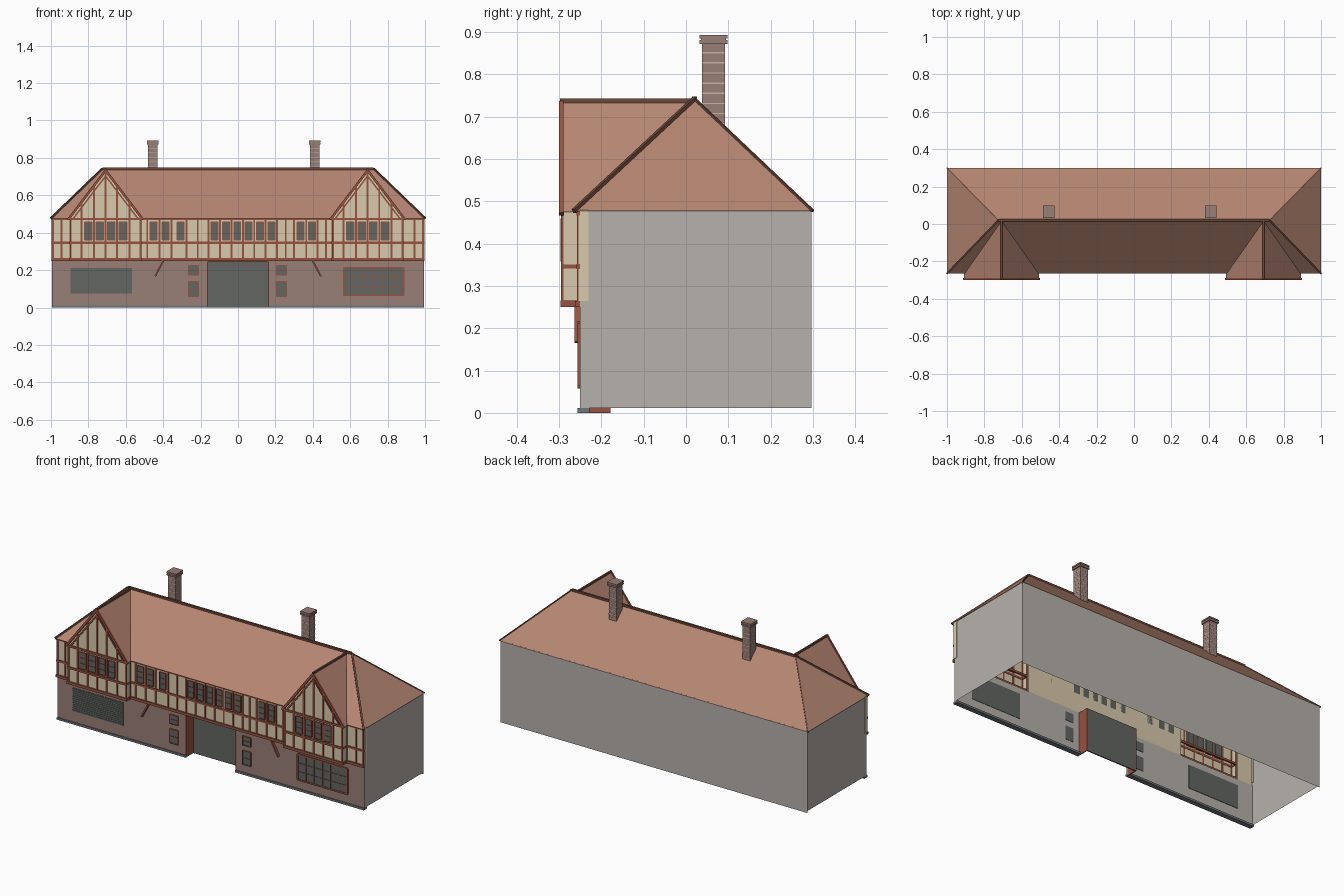
import bpy, bmesh
from mathutils import Matrix, Vector

cube = bpy.data.objects.get("Cube")
if cube:
    bpy.data.objects.remove(cube)


def material(name, *rgb):
    lin = [(c / 255 / 12.92) if c < 11 else ((c / 255 + 0.055) / 1.055) ** 2.4 for c in rgb]
    m = bpy.data.materials.new(name)
    m.use_nodes = True
    m.diffuse_color = (*lin, 1)
    bsdf = next(n for n in m.node_tree.nodes if n.type == 'BSDF_PRINCIPLED')
    bsdf.inputs["Base Color"].default_value = (*lin, 1)
    bsdf.inputs["Roughness"].default_value = 0.9
    return m


GREY = material("grey_render", 182, 177, 171)
BRICK = material("brick", 152, 126, 119)
ROOF = material("roof_tile", 182, 134, 114)
CREAM = material("cream_plaster", 216, 202, 172)
TIMBER = material("red_brown_timber", 150, 82, 64)
GLASS = material("dark_glass", 98, 102, 98)
RIDGE = material("ridge_tile", 108, 72, 58)
STONE = material("slate_plinth", 112, 118, 122)
MORTAR = material("pale_mortar", 198, 182, 168)


class Part:
    """Collects boxes, beams and faces into one object."""

    def __init__(self, name, *mats):
        self.name, self.mats, self.bm = name, mats, bmesh.new()

    def box(self, x0, x1, y0, y1, z0, z1):
        mid = Vector((x0 + x1, y0 + y1, z0 + z1)) / 2
        size = Matrix.Diagonal((x1 - x0, y1 - y0, z1 - z0, 1))
        bmesh.ops.create_cube(self.bm, size=1, matrix=Matrix.Translation(mid) @ size)

    def beam(self, p, q, depth, height):
        p, q = Vector(p), Vector(q)
        d = q - p
        turn = d.to_track_quat('X', 'Z').to_matrix().to_4x4()
        size = Matrix.Diagonal((d.length, depth, height, 1))
        bmesh.ops.create_cube(self.bm, size=1, matrix=Matrix.Translation((p + q) / 2) @ turn @ size)

    def face(self, *pts):
        return self.bm.faces.new([self.bm.verts.new(p) for p in pts])

    def done(self, rule=None):
        self.bm.normal_update()
        if rule:
            for f in self.bm.faces:
                f.material_index = rule(f)
        me = bpy.data.meshes.new(self.name)
        self.bm.to_mesh(me)
        self.bm.free()
        for m in self.mats:
            me.materials.append(m)
        ob = bpy.data.objects.new(self.name, me)
        bpy.context.collection.objects.link(ob)


# Main dimensions
WX, BACK, FRONT = 0.995, 0.297, -0.25
EAVE, RIDGE_Z, RIDGE_Y, HIP_X = 0.48, 0.742, 0.02, 0.725
FLOOR = 0.25
BAY_Y, BAY_W, BAY_EAVE, BAY_TOP = -0.29, 0.19, 0.475, 0.738
BAYS = {"right": -0.708, "left": 0.693}
DOOR = 0.16

# Plain back and side walls, open underneath
walls = Part("rear_and_side_walls", GREY)
walls.face((WX, BACK, 0), (-WX, BACK, 0), (-WX, BACK, EAVE), (WX, BACK, EAVE))
walls.face((WX, FRONT, 0.012), (WX, BACK, 0.012), (WX, BACK, EAVE), (WX, FRONT, EAVE))
walls.face((-WX, BACK, 0.012), (-WX, FRONT, 0.012), (-WX, FRONT, EAVE), (-WX, BACK, EAVE))
walls.done()

# Brick ground floor front, grey on the inside
brick = Part("brick_front_wall", BRICK, GREY)
for x0, x1 in ((-WX, -DOOR), (DOOR, WX)):
    brick.box(x0, x1, FRONT, FRONT + 0.01, 0.012, FLOOR)
brick.done(lambda f: int(f.normal.y > 0.5 or abs(f.normal.x) > 0.5))

plinth = Part("plinth", STONE)
for x0, x1 in ((-WX, -DOOR), (DOOR, WX)):
    plinth.box(x0, x1, -0.257, -0.228, 0, 0.012)
plinth.done()

# Upper plaster wall with short returns at the corners
plaster = Part("upper_plaster_wall", CREAM)
lo, hi = BAYS["right"], BAYS["left"]
for x0, x1 in ((-WX, lo - BAY_W), (lo + BAY_W, hi - BAY_W), (hi + BAY_W, WX)):
    plaster.box(x0, x1, FRONT - 0.004, FRONT + 0.008, FLOOR, EAVE)
for s in (-1, 1):
    xs = sorted((s * 0.99, s * 0.998))
    plaster.box(*xs, FRONT, -0.23, 0.264, EAVE)
plaster.done()

# Recessed doorway
door = Part("door_panel", GLASS)
door.box(-DOOR, DOOR, -0.185, -0.178, 0, FLOOR)
door.done()
jambs = Part("door_jambs", TIMBER)
for s in (-1, 1):
    xs = sorted((s * DOOR, s * (DOOR + 0.006)))
    jambs.box(*xs, -0.251, -0.178, 0, FLOOR)
jambs.box(-DOOR, DOOR, FRONT, -0.178, 0.244, FLOOR)
jambs.done()

# Hipped main roof
A, B = (-HIP_X, RIDGE_Y, RIDGE_Z), (HIP_X, RIDGE_Y, RIDGE_Z)
FL, FR = (-1, -0.265, EAVE - 0.003), (1, -0.265, EAVE - 0.003)
BL, BR = (-1, 0.3, EAVE - 0.003), (1, 0.3, EAVE - 0.003)
roof = Part("main_roof", ROOF)
roof.face(FL, FR, B, A)
roof.face(BR, BL, A, B)
roof.face(BL, FL, A)
roof.face(FR, BR, B)
roof.done()

caps = Part("ridge_and_hip_tiles", RIDGE)
caps.beam(A, B, 0.012, 0.012)
for p, q, w in ((FL, A, 0.01), (FR, B, 0.01), (BL, A, 0.006), (BR, B, 0.006)):
    caps.beam(p, q, w, w)
for cx in BAYS.values():
    caps.beam((cx, -0.298, BAY_TOP), (cx, RIDGE_Y, BAY_TOP), 0.01, 0.01)
caps.done()


def window(glass, frame, cx, w, z0, z1, y, cols=1, rows=3, edge=0.004):
    """Pane through the wall with raised frame and glazing bars."""
    x0, x1 = cx - w / 2, cx + w / 2
    glass.box(x0, x1, y - 0.004, y + 0.012, z0, z1)
    ya, yb = y - 0.007, y
    for x in (x0, x1):
        frame.box(x - edge / 2, x + edge / 2, ya, yb, z0, z1)
    for z in (z0, z1):
        frame.box(x0, x1, ya, yb, z - edge / 2, z + edge / 2)
    for i in range(1, cols):
        x = x0 + w * i / cols
        frame.box(x - 0.002, x + 0.002, ya, yb, z0, z1)
    for i in range(1, rows):
        z = z0 + (z1 - z0) * i / rows
        frame.box(x0, x1, ya, yb, z - 0.0012, z + 0.0012)


# Front gabled bays
for side, cx in BAYS.items():
    slope = (BAY_TOP - BAY_EAVE) / 0.2

    def top(dx):
        return BAY_TOP - 0.012 - slope * abs(dx)

    shell = Part(side + "_bay_plaster", CREAM)
    l, r = cx - BAY_W, cx + BAY_W
    shell.face((l, BAY_Y, FLOOR), (r, BAY_Y, FLOOR), (r, BAY_Y, top(BAY_W)),
               (cx, BAY_Y, top(0)), (l, BAY_Y, top(BAY_W)))
    for x in (l, r):
        shell.face((x, BAY_Y, FLOOR), (x, FRONT, FLOOR), (x, FRONT, EAVE), (x, BAY_Y, EAVE))
    shell.done()

    cover = Part(side + "_bay_roof", ROOF)
    valley = Part(side + "_bay_valleys", STONE)
    boards = Part(side + "_bargeboards", TIMBER)
    peak, back = (cx, -0.298, BAY_TOP), (cx, RIDGE_Y, BAY_TOP)
    for s in (-1, 1):
        x = cx + s * 0.2
        foot = (x, -0.265, BAY_EAVE)
        cover.face((x, -0.298, BAY_EAVE), foot, back, peak)
        valley.beam(foot, back, 0.008, 0.004)
        boards.beam((cx, -0.295, BAY_TOP - 0.005), (x, -0.295, BAY_EAVE - 0.005), 0.01, 0.013)
        boards.beam((cx, -0.293, BAY_TOP - 0.035), (cx + s * 0.175, -0.293, BAY_EAVE - 0.002), 0.006, 0.008)
    for p in (cover, valley, boards):
        p.done()

    frame = Part(side + "_bay_timbers", TIMBER)
    panes = Part(side + "_bay_window_panes", GLASS)
    frame.box(l - 0.004, r + 0.004, -0.297, FRONT, FLOOR, 0.266)
    for z in (0.346, EAVE - 0.007):
        frame.box(l - 0.003, r + 0.003, -0.296, BAY_Y + 0.002, z - 0.006, z + 0.006)
    for dx in (-0.186, -0.128, -0.062, 0, 0.062, 0.128, 0.186):
        frame.box(cx + dx - 0.005, cx + dx + 0.005, -0.295, BAY_Y + 0.001, FLOOR, top(dx))
    for x in (l, r):
        frame.box(x - 0.003, x + 0.003, -0.258, FRONT, FLOOR, EAVE)
        frame.box(x - 0.003, x + 0.003, BAY_Y, FRONT, 0.341, 0.351)
    for dx in (-0.093, -0.031, 0.031, 0.093):
        window(panes, frame, cx + dx, 0.042, 0.36, 0.457, BAY_Y)
    frame.done()
    panes.done()

# Timber framing and windows of the long upper wall
frame = Part("upper_wall_timbers", TIMBER)
panes = Part("upper_window_panes", GLASS)
frame.box(-0.998, 0.998, -0.262, FRONT, FLOOR, 0.265)
for z in (0.346, EAVE - 0.007):
    frame.box(-0.997, 0.997, -0.259, FRONT, z - 0.006, z + 0.006)
studs = [-0.485, -0.42, -0.355, -0.275, -0.215, 0.255, 0.3, 0.365, 0.425, 0.47]
studs += [-0.157 + 0.061 * i for i in range(7)]
studs += [-0.99, -0.943, 0.943, 0.99]
for x in studs:
    frame.box(x - 0.005, x + 0.005, -0.258, FRONT, FLOOR, EAVE)
for x in [-0.452, -0.388, -0.308, 0.335, 0.395] + [-0.126 + 0.061 * i for i in range(6)]:
    window(panes, frame, x, 0.038, 0.36, 0.457, FRONT - 0.004)
frame.done()
panes.done()

# Ground floor windows, louvre and slanted braces
frame = Part("ground_window_frames", TIMBER)
panes = Part("ground_window_panes", GLASS)
window(panes, frame, 0.725, 0.32, 0.065, 0.213, FRONT, cols=6, rows=3, edge=0.009)
for x in (-0.238, 0.233):
    window(panes, frame, x, 0.052, 0.173, 0.224, FRONT, rows=2, edge=0.005)
    window(panes, frame, x, 0.052, 0.06, 0.14, FRONT, rows=2, edge=0.005)
frame.done()
panes.done()

louvre = Part("louvre_panel", GLASS)
louvre.box(-0.895, -0.567, FRONT - 0.003, FRONT + 0.013, 0.075, 0.212)
for i in range(12):
    z = 0.079 + i * 0.0112
    louvre.box(-0.895, -0.567, FRONT - 0.005, FRONT, z, z + 0.005)
louvre.done()

braces = Part("slanted_braces", TIMBER)
for s in (-1, 1):
    braces.beam((s * 0.4, -0.257, 0.248), (s * 0.443, -0.257, 0.167), 0.014, 0.009)
braces.done()

# Chimneys with mortar courses and stepped caps
for side, cx in (("right", -0.455), ("left", 0.411)):
    cy = 0.065
    stack = Part(side + "_chimney", BRICK)
    for half, z0, z1 in ((0.025, 0.66, 0.875), (0.031, 0.872, 0.881), (0.028, 0.881, 0.885), (0.031, 0.885, 0.893)):
        stack.box(cx - half, cx + half, cy - half - 0.002, cy + half + 0.002, z0, z1)
    stack.done()
    courses = Part(side + "_chimney_mortar", MORTAR)
    for i in range(8):
        z = 0.682 + i * 0.024
        courses.box(cx - 0.0255, cx + 0.0255, cy - 0.0275, cy + 0.0275, z, z + 0.003)
    courses.done()
